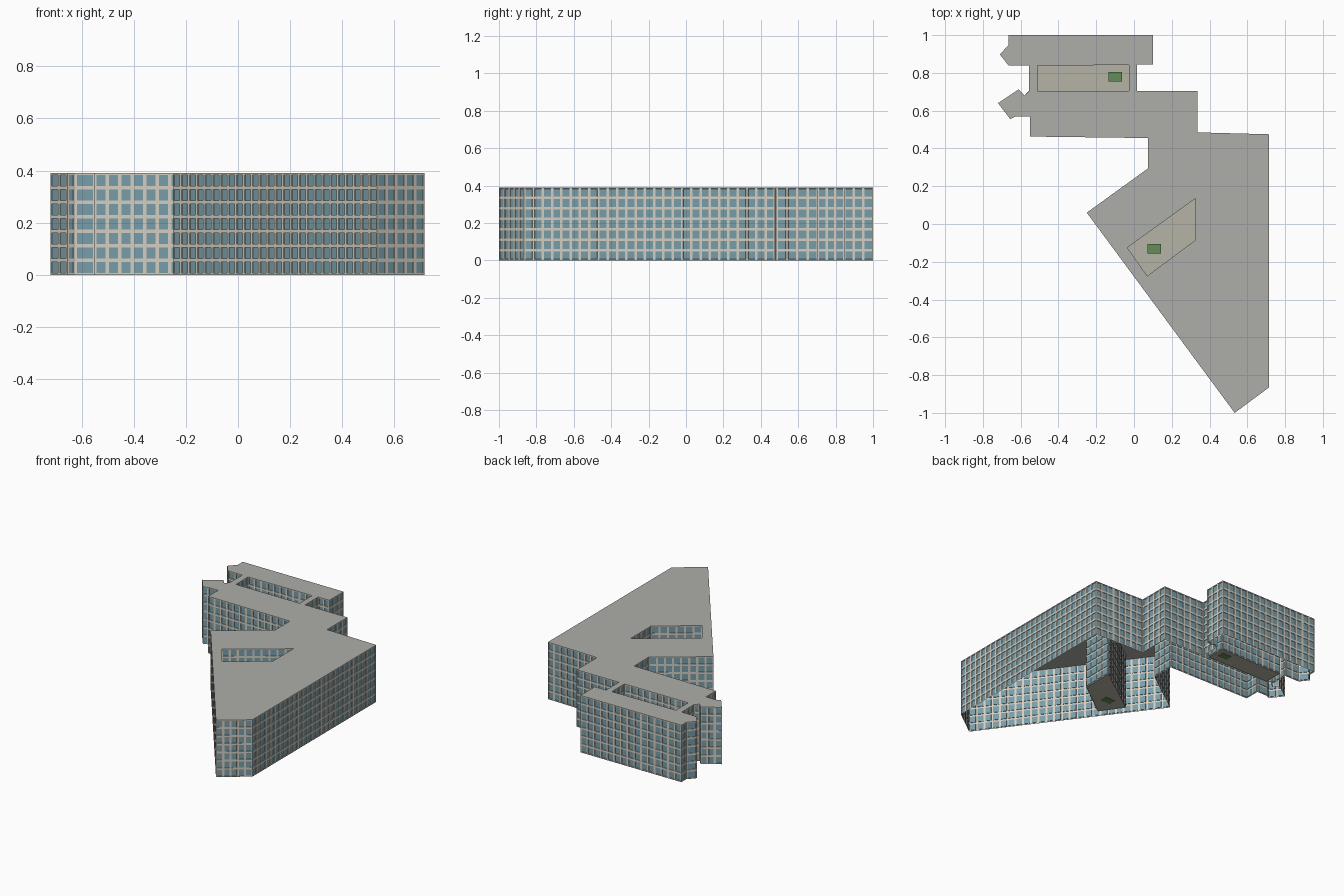
import bpy, bmesh, math
from mathutils import Vector

if "Cube" in bpy.data.objects:
    bpy.data.objects.remove(bpy.data.objects["Cube"])

HEIGHT, FLOORS, BAY = 0.39, 7, 0.05

# Footprint (clockwise) and the two courtyards (counter-clockwise)
OUTLINE = [(-.665, 1), (.1, 1), (.1, .845), (.015, .845), (.015, .705), (.335, .705),
           (.335, .485), (.715, .475), (.715, -.865), (.533, -1), (-.25, .06),
           (.075, .295), (.075, .455), (-.55, .463), (-.55, .57), (-.625, .57),
           (-.655, .555), (-.72, .64), (-.61, .713), (-.58, .68), (-.555, .705),
           (-.555, .84), (-.665, .84), (-.71, .897), (-.665, .947)]
COURTS = [[(-.51, .705), (-.027, .705), (-.027, .842), (-.51, .838)],
          [(-.035, -.125), (.07, -.275), (.325, -.085), (.325, .135)]]


def material(name, rgb):
    m = bpy.data.materials.new(name)
    m.diffuse_color = (*rgb, 1)
    m.use_nodes = True
    m.node_tree.nodes["Principled BSDF"].inputs["Base Color"].default_value = m.diffuse_color
    return m


FRAME = material("frame", (.66, .62, .54))
GLASS = material("glass", (.19, .34, .40))
ROOF = material("roof", (.42, .43, .40))
PAVING = material("paving", (.47, .45, .38))
GREEN = material("green", (.13, .27, .10))


def make_object(name, bm, *mats):
    me = bpy.data.meshes.new(name)
    bm.to_mesh(me)
    bm.free()
    for m in mats:
        me.materials.append(m)
    ob = bpy.data.objects.new(name, me)
    bpy.context.collection.objects.link(ob)
    return ob


def facade(name, loop):
    """Wall ring split in bays and floors, each with a recessed window."""
    bm = bmesh.new()
    for a, b in zip(loop, loop[1:] + loop[:1]):
        a, b = Vector((*a, 0)), Vector((*b, 0))
        n = max(1, round((b - a).length / BAY))
        grid = [[bm.verts.new(a.lerp(b, i / n) + Vector((0, 0, HEIGHT * k / FLOORS)))
                 for k in range(FLOORS + 1)] for i in range(n + 1)]
        for i in range(n):
            for k in range(FLOORS):
                bm.faces.new((grid[i + 1][k], grid[i][k], grid[i][k + 1], grid[i + 1][k + 1]))
    windows = list(bm.faces)
    bm.normal_update()
    bmesh.ops.inset_individual(bm, faces=windows, thickness=.0065, use_even_offset=True)
    for f in windows:
        f.material_index = 1
    # push the glass slightly into the wall
    bmesh.ops.inset_individual(bm, faces=windows, thickness=.0003, depth=-.004)
    for f in bm.faces:
        if f not in windows and f.material_index == 1:
            f.material_index = 0
    return make_object(name, bm, FRAME, GLASS)


def flat_fill(name, loops, z, mat):
    """Flat surface between an outer loop and any holes."""
    bm = bmesh.new()
    for loop in loops:
        vs = [bm.verts.new((x, y, z)) for x, y in loop]
        for i in range(len(vs)):
            bm.edges.new((vs[i - 1], vs[i]))
    bmesh.ops.triangle_fill(bm, edges=bm.edges[:], use_beauty=True, normal=(0, 0, 1))
    bm.normal_update()
    for f in bm.faces:
        if f.normal.z < 0:
            f.normal_flip()
    bmesh.ops.dissolve_limit(bm, angle_limit=.01, verts=bm.verts[:], edges=bm.edges[:])
    return make_object(name, bm, mat)


# Outer walls and roof with courtyard openings
facade("outer_walls", OUTLINE)
flat_fill("roof", [OUTLINE] + COURTS, HEIGHT, ROOF)

# Courtyard walls, paving and planted beds
for i, (court, (cx, cy)) in enumerate(zip(COURTS, [(-.1, .78), (.107, -.13)]), 1):
    facade(f"courtyard_walls_{i}", court)
    flat_fill(f"courtyard_floor_{i}", [court], .004, PAVING)
    bpy.ops.mesh.primitive_cube_add(size=1, location=(cx, cy, .008))
    bed = bpy.context.object
    bed.name = f"planted_bed_{i}"
    bed.scale = (.072, .05, .014)
    bed.data.materials.append(GREEN)
